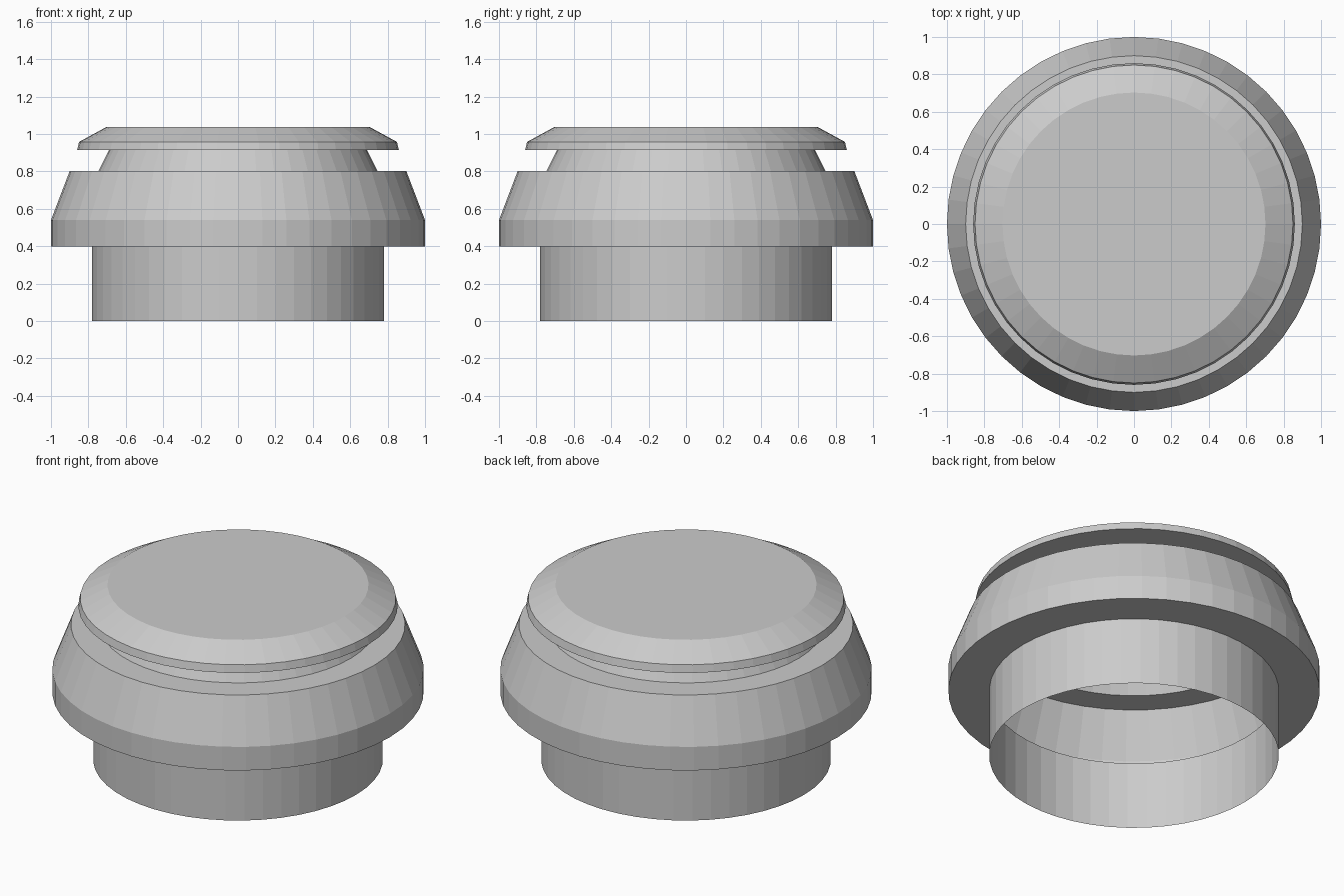
import bpy
from math import cos, sin, tau

if "Cube" in bpy.data.objects:
    bpy.data.objects.remove(bpy.data.objects["Cube"])

SIDES = 48


def lathe(name, profile):
    """Revolve an (r, z) profile listed from bottom to top; r = 0 closes it with a flat disc."""
    verts, faces = [], []
    capped = profile[-1][0] == 0
    rings = profile[:-1] if capped else profile
    for r, z in rings:
        for j in range(SIDES):
            a = tau * j / SIDES
            verts.append((r * cos(a), r * sin(a), z))
    for i in range(len(rings) - 1):
        for j in range(SIDES):
            k = (j + 1) % SIDES
            faces.append((i * SIDES + j, i * SIDES + k,
                          (i + 1) * SIDES + k, (i + 1) * SIDES + j))
    if capped:
        start = (len(rings) - 1) * SIDES
        faces.append(tuple(range(start, start + SIDES)))
    mesh = bpy.data.meshes.new(name)
    mesh.from_pydata(verts, [], faces)
    obj = bpy.data.objects.new(name, mesh)
    bpy.context.collection.objects.link(obj)
    return obj


# Open thin-walled tube at the bottom
lathe("base_tube", [(0.78, 0), (0.78, 0.4)])

# Wide collar: underside flange, straight band, taper, top ledge
lathe("collar", [(0.78, 0.4), (1.0, 0.4), (1.0, 0.54), (0.9, 0.802), (0.746, 0.802)])

# Tapered neck under the lid
lathe("neck", [(0.746, 0.802), (0.69, 0.914)])

# Lid with overhanging underside, rim, bevel and flat top
lathe("lid", [(0.69, 0.914), (0.86, 0.914), (0.85, 0.958), (0.703, 1.038), (0, 1.038)])
